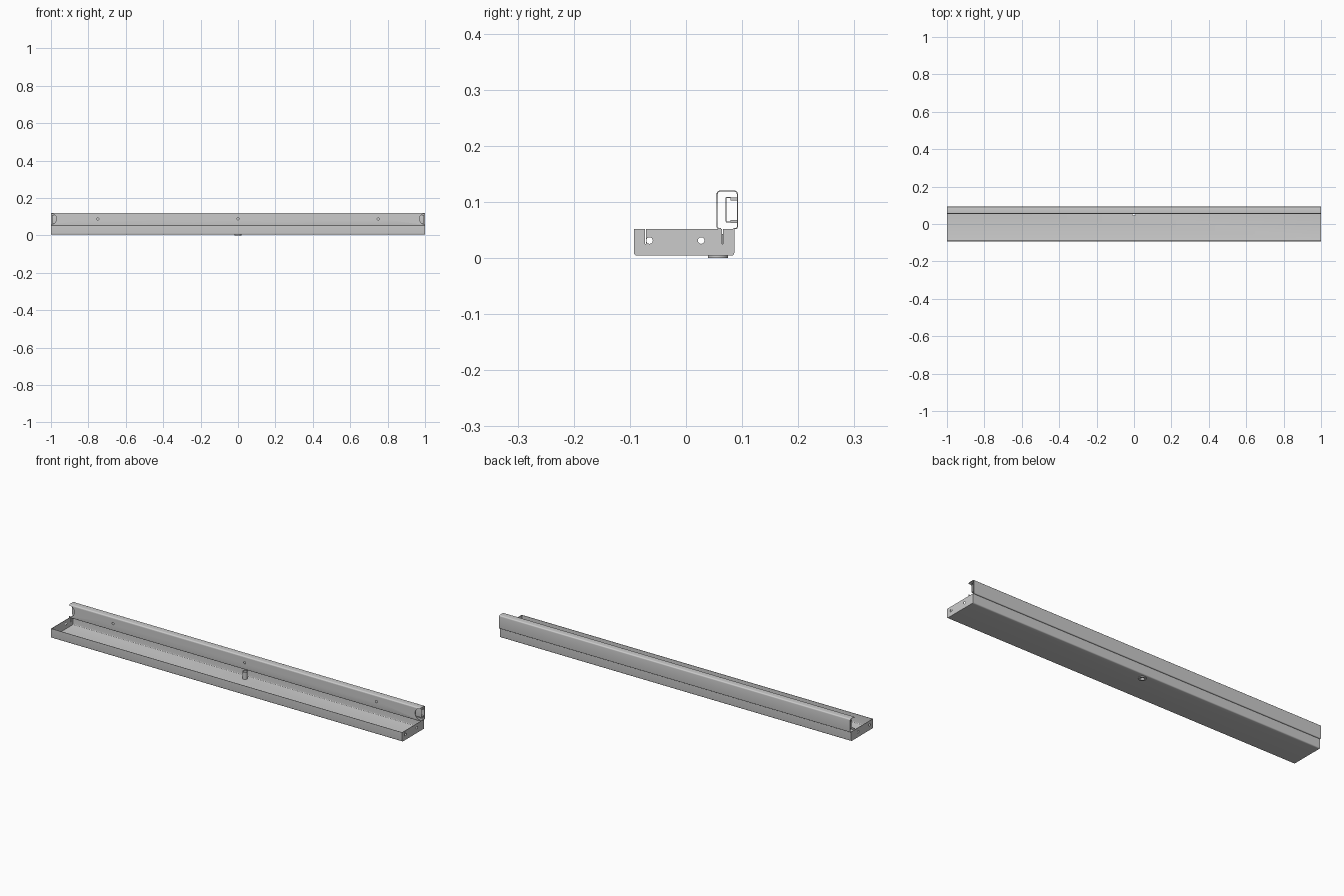
import bpy, bmesh, math
from mathutils import Vector, Matrix

if "Cube" in bpy.data.objects:
    bpy.data.objects.remove(bpy.data.objects["Cube"])

T = 0.002  # sheet thickness


def make_object(name, bm):
    bmesh.ops.recalc_face_normals(bm, faces=bm.faces)
    me = bpy.data.meshes.new(name)
    bm.to_mesh(me)
    bm.free()
    ob = bpy.data.objects.new(name, me)
    bpy.context.collection.objects.link(ob)
    return ob


def activate(ob):
    bpy.ops.object.select_all(action='DESELECT')
    ob.select_set(True)
    bpy.context.view_layer.objects.active = ob


def smooth(ob):
    activate(ob)
    bpy.ops.object.shade_smooth_by_angle(angle=math.radians(35))


def fillet(pts, r, steps=5):
    """Round the inner corners of an open polyline."""
    pts = [Vector(p) for p in pts]
    out = [pts[0]]
    for a, p, b in zip(pts, pts[1:], pts[2:]):
        u, v = (a - p), (b - p)
        d = min(r, u.length * 0.45, v.length * 0.45)
        s, e = p + u.normalized() * d, p + v.normalized() * d
        c = s + e - p
        for i in range(steps + 1):
            t = i / steps * math.pi / 2
            out.append(c + (s - c) * math.cos(t) + (e - c) * math.sin(t))
    return out + [pts[-1]]


def sheet(name, pts, x0, x1, r=0.005):
    """Bent sheet metal: a thickened y/z polyline extruded along x."""
    line = fillet(pts, r)
    left, right = [], []
    for i, p in enumerate(line):
        d = (line[min(i + 1, len(line) - 1)] - line[max(i - 1, 0)]).normalized()
        n = Vector((-d.y, d.x)) * T / 2
        left.append(p + n)
        right.append(p - n)
    bm = bmesh.new()
    rows = [[[bm.verts.new((x, p.x, p.y)) for p in side] for side in (left, right)]
            for x in (x0, x1)]
    (a, b), (c, d) = rows
    for i in range(len(line) - 1):
        for q in ((a, c), (b, d), (a, b), (c, d)):
            bm.faces.new((q[0][i], q[0][i + 1], q[1][i + 1], q[1][i]))
    for i in (0, -1):
        bm.faces.new((a[i], b[i], d[i], c[i]))
    ob = make_object(name, bm)
    smooth(ob)
    return ob


def box(name, x0, x1, y0, y1, z0, z1):
    bm = bmesh.new()
    m = Matrix.Translation(((x0 + x1) / 2, (y0 + y1) / 2, (z0 + z1) / 2))
    bmesh.ops.create_cube(bm, size=1, matrix=m @ Matrix.Diagonal((x1 - x0, y1 - y0, z1 - z0, 1)))
    return make_object(name, bm)


def cylinder(name, loc, r, depth, axis='Z', n=32):
    rot = {'X': Matrix.Rotation(math.pi / 2, 4, 'Y'),
           'Y': Matrix.Rotation(math.pi / 2, 4, 'X'), 'Z': Matrix.Identity(4)}[axis]
    bm = bmesh.new()
    bmesh.ops.create_cone(bm, cap_ends=True, segments=n, radius1=r, radius2=r,
                          depth=depth, matrix=Matrix.Translation(loc) @ rot)
    return make_object(name, bm)


def cut(ob, cutters):
    for c in cutters:
        c.hide_render = True
        mod = ob.modifiers.new("cut", 'BOOLEAN')
        mod.operation, mod.object, mod.solver = 'DIFFERENCE', c, 'EXACT'
        activate(ob)
        bpy.ops.object.modifier_apply(modifier=mod.name)
    for c in set(cutters):
        c.hide_set(True)


# tray: front lip, floor and back wall
tray = sheet("tray", [(-0.0915, 0.052), (-0.0915, 0.005), (0.085, 0.005), (0.085, 0.0525)], -1, 1)
drain_cut = cylinder("drain_cutter", (0, 0.057, 0.005), 0.0105, 0.03)
cut(tray, [drain_cut])

# rail: step out from the tray wall, up the back, over the top and down the front
rail = sheet("back_rail", [(0.085, 0.0525), (0.0915, 0.0525), (0.0915, 0.119),
                           (0.0555, 0.119), (0.0555, 0.0525), (0.0625, 0.0525)], -1, 1)
cuts = [cylinder("screw_hole_cutter", (x, 0.055, 0.088), 0.006, 0.02, 'Y', 20)
        for x in (-0.75, 0, 0.75)]
# rounded notches in the front of the rail at both ends
for s in (-1, 1):
    notch = cylinder("end_notch_cutter", (s * 0.998, 0.055, 0.0875), 0.028, 0.02, 'Y', 40)
    cuts.append(notch)
cut(rail, cuts)

for s in (-1, 1):
    # end plates with two holes and two relief slits
    end = sheet("end_plate", [(-0.0925, 0.0285), (0.086, 0.0285)], s - s * T, s)
    bm = bmesh.new()
    prof = fillet([(-0.0925, 0.052), (-0.0925, 0.004), (0.086, 0.004), (0.086, 0.052)], 0.005)
    face = bm.faces.new([bm.verts.new((s, p.x, p.y)) for p in prof])
    ext = bmesh.ops.extrude_face_region(bm, geom=[face])
    bmesh.ops.translate(bm, vec=(-s * T, 0, 0),
                        verts=[g for g in ext["geom"] if isinstance(g, bmesh.types.BMVert)])
    bmesh.ops.recalc_face_normals(bm, faces=bm.faces)
    bm.to_mesh(end.data)
    bm.free()
    ec = [cylinder("end_hole_cutter", (s, y, 0.031), 0.0058, 0.02, 'X', 24)
          for y in (-0.065, 0.027)]
    ec += [box("slit_cutter", s - 0.01, s + 0.01, y - 0.0007, y + 0.0007, 0.025, 0.06)
           for y in (-0.072, 0.065)]
    cut(end, ec)

    # clip inside each rail end, with two pads against the back wall
    xa, xb = sorted((s * 0.95, s * 0.995))
    sheet("end_clip", [(0.08, 0.108), (0.0715, 0.108), (0.0715, 0.064), (0.08, 0.064)],
          xa, xb, 0.002)
    for z in (0.065, 0.105):
        box("clip_pad", xa, xb, 0.079, 0.0905, z - 0.003, z + 0.003)

# drain spout through the floor with a flange underneath
spout = cylinder("drain_spout", (0, 0.057, 0.0225), 0.012, 0.041)
flange = cylinder("drain_flange", (0, 0.057, 0.002), 0.018, 0.004)
bore = cylinder("bore_cutter", (0, 0.057, 0.02), 0.0105, 0.1)
for part in (spout, flange):
    cut(part, [bore])
    smooth(part)

# remove the cutters once they are applied
for ob in list(bpy.data.objects):
    if "cutter" in ob.name:
        bpy.data.objects.remove(ob)
